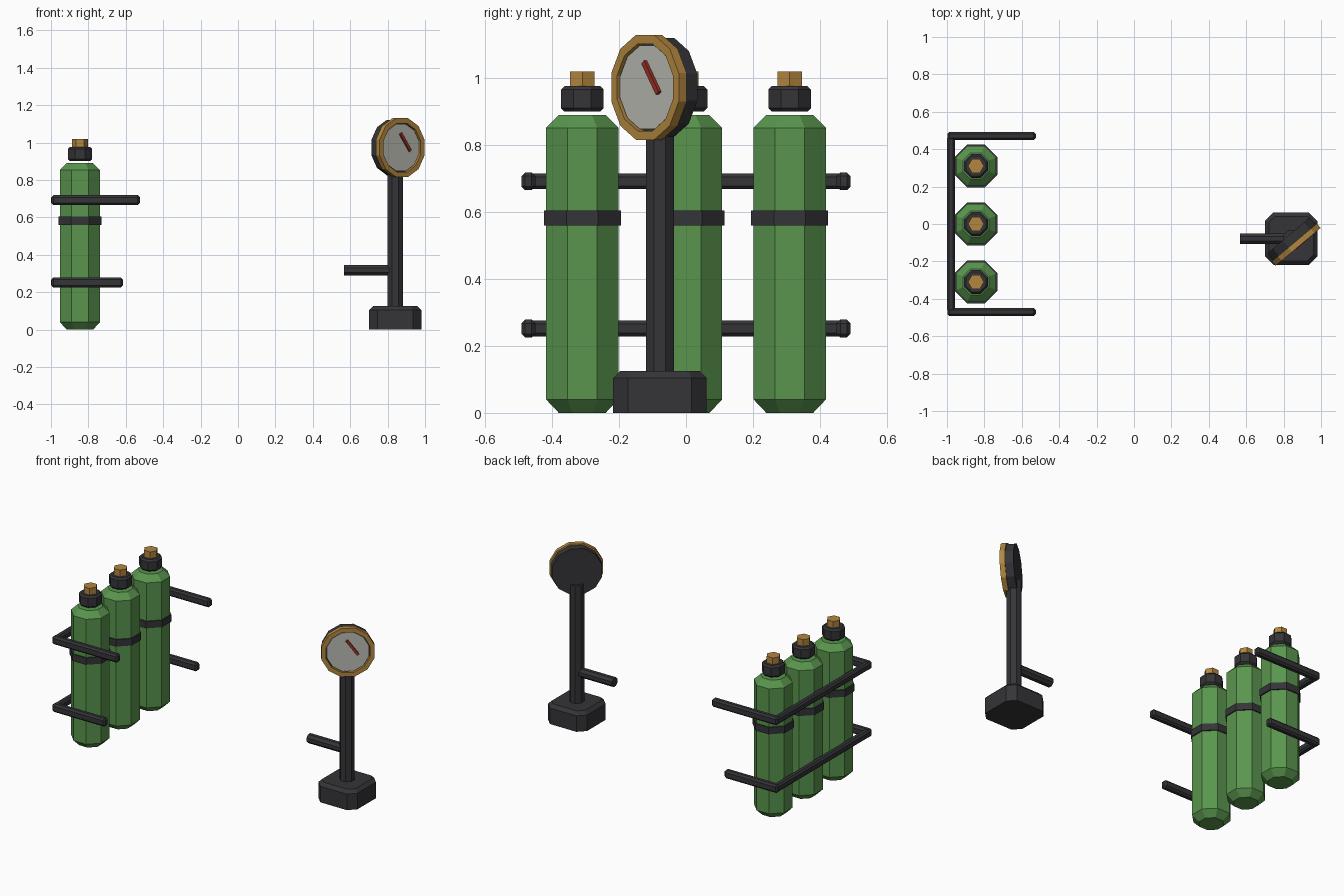
import bpy, bmesh
from math import cos, sin, pi, radians
from mathutils import Matrix, Vector

if "Cube" in bpy.data.objects:
    bpy.data.objects.remove(bpy.data.objects["Cube"])


def mat(name, rgb):
    m = bpy.data.materials.new(name)
    m.diffuse_color = (*rgb, 1)
    m.use_nodes = True
    m.node_tree.nodes["Principled BSDF"].inputs["Base Color"].default_value = m.diffuse_color
    return m


GREEN = mat("green_paint", (0.10, 0.30, 0.075))
DARK = mat("dark_metal", (0.035, 0.035, 0.04))
BRASS = mat("brass", (0.45, 0.24, 0.05))
DIAL = mat("dial_face", (0.50, 0.50, 0.46))
RED = mat("needle_red", (0.32, 0.03, 0.02))


def finish(bm, name, material, matrix):
    bmesh.ops.recalc_face_normals(bm, faces=bm.faces)
    bm.transform(matrix)
    me = bpy.data.meshes.new(name)
    bm.to_mesh(me)
    bm.free()
    me.materials.append(material)
    ob = bpy.data.objects.new(name, me)
    bpy.context.collection.objects.link(ob)
    return ob


def lathe(name, profile, sides, material, matrix, phase=0.5, closed=False):
    """Revolve (flat radius, height) points; closed profiles make rings."""
    bm = bmesh.new()
    k = 1 / cos(pi / sides)
    rings = []
    for r, z in profile:
        angles = [2 * pi * (i + phase) / sides for i in range(sides)]
        rings.append([bm.verts.new((r * k * cos(a), r * k * sin(a), z)) for a in angles])
    pairs = list(zip(rings, rings[1:]))
    if closed:
        pairs.append((rings[-1], rings[0]))
    else:
        bm.faces.new(rings[0])
        bm.faces.new(rings[-1])
    for a, b in pairs:
        for i in range(sides):
            j = (i + 1) % sides
            bm.faces.new((a[i], a[j], b[j], b[i]))
    return finish(bm, name, material, matrix)


def box(name, center, size, bevel, material, matrix=Matrix()):
    bm = bmesh.new()
    bmesh.ops.create_cube(bm, size=1)
    bmesh.ops.scale(bm, vec=size, verts=bm.verts)
    bmesh.ops.translate(bm, vec=center, verts=bm.verts)
    if bevel:
        bmesh.ops.bevel(bm, geom=bm.edges[:], offset=bevel, segments=1, affect='EDGES')
    return finish(bm, name, material, matrix)


# Gas cylinders with band, valve collar and brass cap
for n, y in enumerate((-0.31, 0, 0.31), 1):
    at = Matrix.Translation((-0.845, y, 0))
    lathe(f"tank_{n}", [(0.07, 0), (0.108, 0.04), (0.108, 0.852), (0.07, 0.89)], 8, GREEN, at)
    lathe(f"tank_band_{n}", [(0.115, 0.56), (0.115, 0.605)], 8, DARK, at)
    lathe(f"valve_collar_{n}",
          [(0.053, 0.90), (0.064, 0.911), (0.064, 0.966), (0.053, 0.977)], 8, DARK, at)
    lathe(f"valve_cap_{n}", [(0.037, 0.97), (0.037, 1.02)], 6, BRASS, at, phase=0)

# Rack: a back rail with two side arms at each level
for level, z, tip in (("upper", 0.692, -0.525), ("lower", 0.252, -0.615)):
    box(f"{level}_back_rail", (-0.978, 0, z), (0.042, 0.94, 0.047), 0.01, DARK)
    for side, s in (("front", -1), ("back", 1)):
        box(f"{level}_{side}_arm", ((tip - 0.998) / 2, s * 0.471, z),
            (tip + 0.998, 0.042, 0.053), 0.011, DARK)

# Gauge stand base: chamfered corners, then a chamfered top rim
PX, PY = 0.84, -0.078
bm = bmesh.new()
bmesh.ops.create_cube(bm, size=1)
bmesh.ops.scale(bm, vec=(0.28, 0.28, 0.125), verts=bm.verts)
bmesh.ops.translate(bm, vec=(0, 0, 0.0625), verts=bm.verts)
upright = [e for e in bm.edges if abs(e.verts[0].co.z - e.verts[1].co.z) > 0.1]
bmesh.ops.bevel(bm, geom=upright, offset=0.045, segments=1, affect='EDGES')
rim = [e for e in bm.edges if all(v.co.z > 0.12 for v in e.verts)]
bmesh.ops.bevel(bm, geom=rim, offset=0.021, segments=1, affect='EDGES')
finish(bm, "stand_base", DARK, Matrix.Translation((PX, PY, 0)))

# Post and side lever
lathe("stand_post", [(0.042, 0.11), (0.042, 0.89)], 8, DARK, Matrix.Translation((PX, PY, 0)))
lathe("side_lever", [(0.028, 0), (0.028, 0.25)], 8, DARK,
      Matrix.Translation((0.567, PY, 0.317)) @ Matrix.Rotation(pi / 2, 4, 'Y'))

# Gauge head, turned towards the front right; local z is the facing direction
a = radians(40)
face = Matrix.Translation((PX, PY, 0.973)) @ Matrix((
    (cos(a), 0, sin(a), 0), (sin(a), 0, -cos(a), 0), (0, 1, 0, 0), (0, 0, 0, 1)))
lathe("gauge_body", [(0.148, -0.022), (0.148, 0.035)], 12, DARK, face)
lathe("gauge_bezel", [(0.157, 0.027), (0.157, 0.058), (0.13, 0.058), (0.13, 0.027)],
      12, BRASS, face, closed=True)
lathe("gauge_dial", [(0.125, 0.03), (0.125, 0.05)], 12, DIAL, face)
needle = face @ Matrix.Translation((0.026, 0.029, 0.055)) @ Matrix.Rotation(radians(36), 4, 'Z')
box("gauge_needle", (0, 0, 0), (0.016, 0.115, 0.012), 0, RED, needle)
